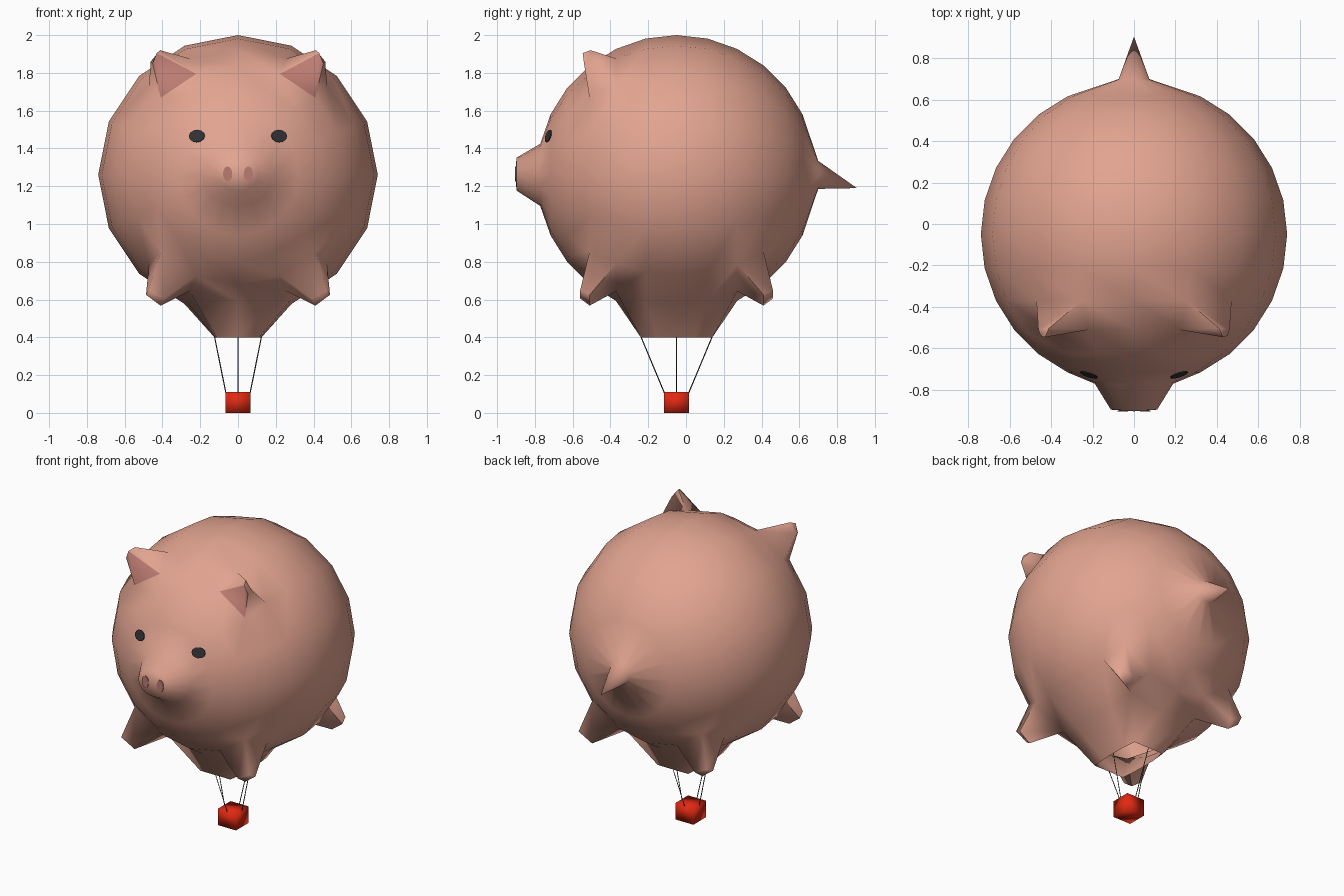
import bpy, bmesh, math
from mathutils import Vector

if "Cube" in bpy.data.objects:
    bpy.data.objects.remove(bpy.data.objects["Cube"])

C = Vector((0, -0.05, 1.26))   # balloon centre
R, SEG, RINGS = 0.74, 16, 14


def material(name, rgb):
    m = bpy.data.materials.new(name)
    m.diffuse_color = (*rgb, 1)
    m.use_nodes = True
    m.node_tree.nodes["Principled BSDF"].inputs["Base Color"].default_value = m.diffuse_color
    return m


PINK = material("pink", (0.76, 0.37, 0.28))
DARK_PINK = material("dark pink", (0.50, 0.20, 0.165))
BLACK = material("eye black", (0.03, 0.03, 0.035))
RED = material("basket red", (0.75, 0.022, 0.006))
ROPE = material("rope brown", (0.10, 0.08, 0.06))


def finish(bm, name, mats, angle=180):
    bmesh.ops.recalc_face_normals(bm, faces=bm.faces)
    me = bpy.data.meshes.new(name)
    bm.to_mesh(me)
    bm.free()
    for m in mats:
        me.materials.append(m)
    me.polygons.foreach_set("use_smooth", [True] * len(me.polygons))
    if angle < 180:
        me.set_sharp_from_angle(angle=math.radians(angle))
    ob = bpy.data.objects.new(name, me)
    bpy.context.collection.objects.link(ob)
    return ob


# ---- balloon body: sphere with its poles on the y axis, limbs pulled from its cells
bm = bmesh.new()
grid = {}
for k in range(1, RINGS):
    t = math.pi * k / RINGS
    for j in range(SEG):
        a = 2 * math.pi * j / SEG
        grid[k, j] = bm.verts.new(C + R * Vector(
            (math.sin(t) * math.cos(a), -math.cos(t), math.sin(t) * math.sin(a))))
skip = set()


def bridge(loop, new):
    n = len(loop)
    return [bm.faces.new((loop[i], loop[(i + 1) % n], new[(i + 1) % n], new[i]))
            for i in range(n)]


def pull(keys, tips):
    """Replace one cell by a tapered limb ending in the given tip points."""
    skip.add((min(k for k, j in keys), min(j for k, j in keys)))
    new = [bm.verts.new(p) for p in tips]
    sides = bridge([grid[k] for k in keys], new)
    bm.faces.new(new)
    return sides


# ears and legs; tip order: front outer, front inner, back inner, back outer
CORNERS = [(4, 2), (4, 3), (5, 3), (5, 2)]
EAR = [(.452, -.54, 1.85), (.43, -.547, 1.905), (.412, -.505, 1.92), (.462, -.51, 1.86)]
LEG = [(.475, -.56, .65), (.39, -.56, .605), (.41, -.51, .568), (.487, -.51, .625)]
for side in (1, -1):
    def mirror_x(j):
        return j if side == 1 else (8 - j) % SEG
    ear = pull([(k, mirror_x(j)) for k, j in CORNERS],
               [(side * x, y, z) for x, y, z in EAR])
    ear[0].material_index = 1
    for end in (1, -1):
        pull([(k if end == 1 else RINGS - k, mirror_x(-j % SEG)) for k, j in CORNERS],
             [(side * x, C.y + end * (y - C.y), z) for x, y, z in LEG])

# open neck under the balloon
skip |= {(k, j) for k in range(5, 9) for j in (11, 12)}
keys = ([(k, 11) for k in range(5, 10)] + [(9, 12)]
        + [(k, 13) for k in range(9, 4, -1)] + [(5, 12)])
loop = [grid[k] for k in keys]
rim = [bm.verts.new((v.co.x * 0.44, C.y + (v.co.y - C.y) * 0.59, 0.40)) for v in loop]
bridge(loop, rim)

# remaining sphere cells
for k in range(1, RINGS - 1):
    for j in range(SEG):
        if (k, j) not in skip:
            j2 = (j + 1) % SEG
            bm.faces.new((grid[k, j], grid[k + 1, j], grid[k + 1, j2], grid[k, j2]))


def cone_cap(ring, tip):
    t = bm.verts.new(tip)
    for i in range(SEG):
        bm.faces.new((ring[i], ring[(i + 1) % SEG], t))


# snout
base = [grid[1, j] for j in range(SEG)]
for v in base:
    v.co.x *= 1.15
end = [bm.verts.new((v.co.x * 0.59, -0.897, C.z + (v.co.z - C.z) * 0.53 + 0.004))
       for v in base]
bridge(base, end)
cone_cap(end, (0, -0.905, C.z + 0.004))

# tail
base = [grid[RINGS - 1, j] for j in range(SEG)]
for v in base:
    v.co = (v.co.x * 0.45, 0.70, C.z + (v.co.z - C.z) * 0.45)
cone_cap(base, (0, 0.905, 1.19))

bmesh.ops.delete(bm, geom=[v for v in bm.verts if not v.link_faces], context='VERTS')
finish(bm, "balloon_body", [PINK, DARK_PINK], 75)


# ---- painted discs: eyes and nostrils
def disc(name, centre, normal, rx, rz, mat):
    n = Vector(normal).normalized()
    u = Vector((0, 0, 1)).cross(n).normalized()
    w = n.cross(u)
    b = bmesh.new()
    ring = [2 * math.pi * i / 12 for i in range(12)]
    front = [b.verts.new(Vector(centre) + u * rx * math.cos(a) + w * rz * math.sin(a))
             for a in ring]
    back = [b.verts.new(v.co - n * 0.005) for v in front]
    b.faces.new(front)
    b.faces.new(back[::-1])
    for i in range(12):
        b.faces.new((front[i], back[i], back[(i + 1) % 12], front[(i + 1) % 12]))
    finish(b, name, [mat], 40)


for side, label in ((-1, "left"), (1, "right")):
    n = Vector((side * 0.217, -0.677, 0.205)).normalized()
    disc("eye_" + label, C + n * (R + 0.005), n, 0.044, 0.034, BLACK)
    disc("nostril_" + label, (side * 0.055, -0.906, 1.265), (0, -1, 0), 0.025, 0.04, DARK_PINK)

# ---- basket
bm = bmesh.new()
bmesh.ops.create_cube(bm, size=1)
for v in bm.verts:
    v.co = (v.co.x * 0.134, C.y + v.co.y * 0.134, 0.055 + v.co.z * 0.11)
finish(bm, "basket", [RED])

# ---- ropes from the neck rim to the middle of each basket side
for i, (dx, dy) in enumerate(((1, 0), (0, 1), (-1, 0), (0, -1))):
    top = Vector((dx * 0.124, C.y + dy * 0.188, 0.402))
    low = Vector((dx * 0.064, C.y + dy * 0.064, 0.105))
    d = top - low
    bm = bmesh.new()
    bmesh.ops.create_cone(bm, cap_ends=True, segments=4, radius1=0.003, radius2=0.003,
                          depth=d.length)
    ob = finish(bm, f"rope_{i + 1}", [ROPE])
    ob.rotation_mode = 'QUATERNION'
    ob.rotation_quaternion = d.to_track_quat('Z', 'Y')
    ob.location = (top + low) / 2
